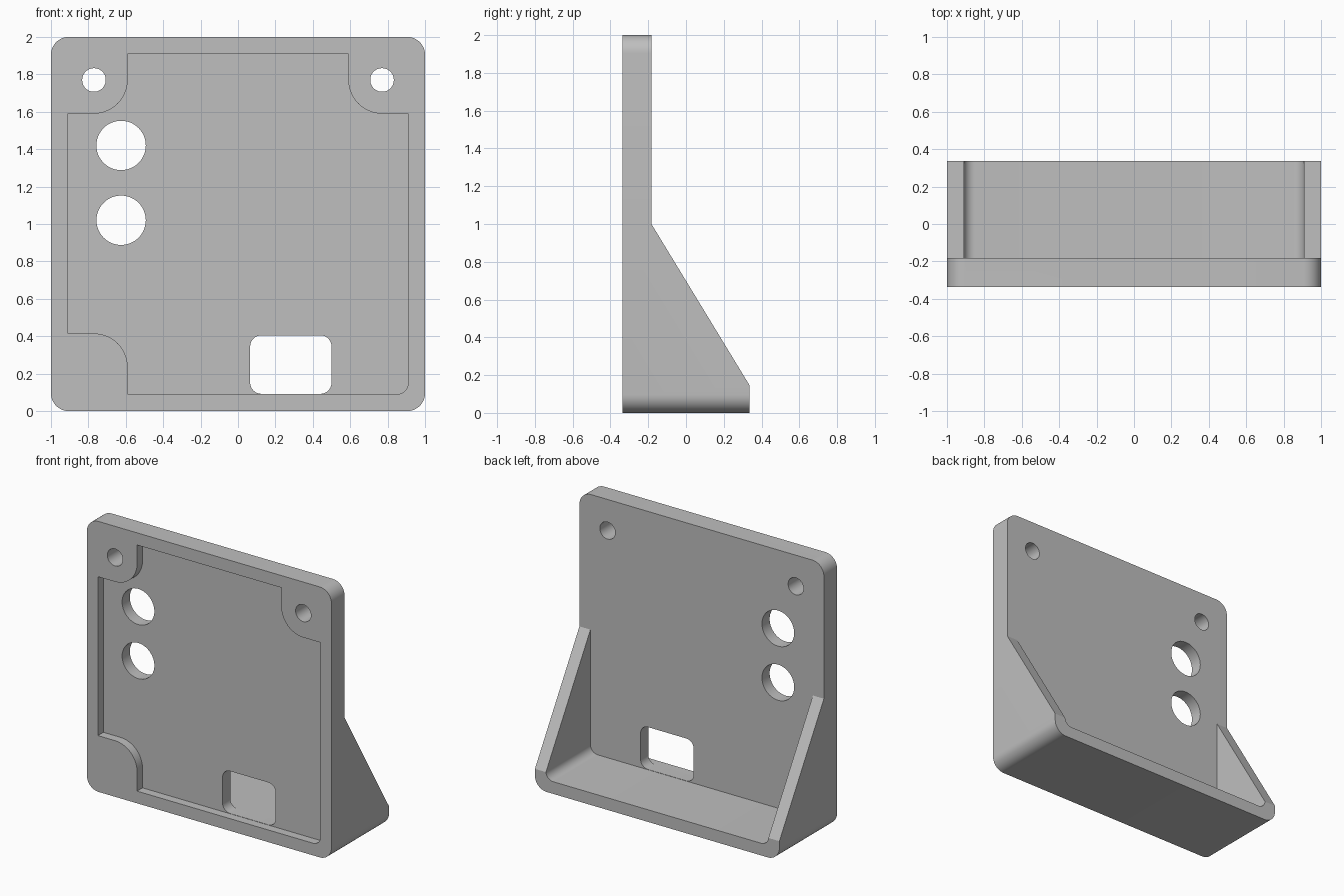
import bpy, bmesh, math
from mathutils import Vector

cube = bpy.data.objects.get("Cube")
if cube:
    bpy.data.objects.remove(cube, do_unlink=True)

grey = bpy.data.materials.new("plain grey")
grey.use_nodes = True
colour = (0.52, 0.52, 0.52, 1)
grey.diffuse_color = colour
grey.node_tree.nodes["Principled BSDF"].inputs["Base Color"].default_value = colour

FRONT, BACK = -0.337, 0.337      # overall depth
PLATE = -0.183                   # rear face of the upright plate
WALL, INNER = 0.09, 0.91         # wall thickness and inner half width
RECESS = PLATE - WALL            # floor of the front recess


def rounded(corners, steps=10):
    """Outline from (u, v, radius) corners, each filleted with its radius."""
    pts = []
    for i, (u, v, r) in enumerate(corners):
        p = Vector((u, v))
        if r == 0:
            pts.append(p)
            continue
        a = (Vector(corners[i - 1][:2]) - p).normalized()
        b = (Vector(corners[(i + 1) % len(corners)][:2]) - p).normalized()
        centre = p + (a + b) * r          # all filleted corners are right angles
        for k in range(steps + 1):
            t = k / steps * math.pi / 2
            pts.append(centre - b * r * math.cos(t) - a * r * math.sin(t))
    return pts


def rect(x0, x1, z0, z1, r):
    return rounded([(x0, z0, r), (x1, z0, r), (x1, z1, r), (x0, z1, r)])


def circle(x, z, r, n=48):
    return [Vector((x + r * math.cos(k * math.tau / n), z + r * math.sin(k * math.tau / n)))
            for k in range(n)]


def prism(name, outline, start, end, axis="y"):
    """Extrude an outline along y (outline in x, z) or along x (outline in y, z)."""
    def place(p, d):
        return (p.x, d, p.y) if axis == "y" else (d, p.x, p.y)
    bm = bmesh.new()
    base = [bm.verts.new(place(p, start)) for p in outline]
    far = [bm.verts.new(place(p, end)) for p in outline]
    bm.faces.new(base)
    bm.faces.new(far[::-1])
    n = len(base)
    for i in range(n):
        j = (i + 1) % n
        bm.faces.new((base[i], far[i], far[j], base[j]))
    bmesh.ops.recalc_face_normals(bm, faces=bm.faces)
    mesh = bpy.data.meshes.new(name)
    bm.to_mesh(mesh)
    bm.free()
    mesh.materials.append(grey)
    obj = bpy.data.objects.new(name, mesh)
    bpy.context.collection.objects.link(obj)
    return obj


# Solid block that the bracket is cut from
bracket = prism("mounting_bracket", rect(-1, 1, 0, 2, 0.095), FRONT, BACK)
cutters = []

# Sloping side gussets and the upright plate above them
slope = [Vector(p) for p in ((PLATE, 3), (PLATE, 1), (BACK, 0.145), (1, 0.145), (1, 3))]
cutters.append(prism("slope_cutter", slope, -2, 2, axis="x"))

# Rear pocket between the gussets, above the floor
pocket = rounded([(-INNER, WALL, 0.06), (INNER, WALL, 0.06), (INNER, 3, 0), (-INNER, 3, 0)])
cutters.append(prism("pocket_cutter", pocket, PLATE, 1))

# Front recess, leaving pads at three corners
pad, top, low, r = 0.59, 1.59, 0.415, 0.18
recess = rounded([
    (-pad, WALL, 0), (INNER, WALL, 0.06), (INNER, top, 0), (pad, top, r),
    (pad, 1.91, 0), (-pad, 1.91, 0), (-pad, top, r), (-INNER, top, 0),
    (-INNER, low, 0), (-pad, low, r)])
cutters.append(prism("recess_cutter", recess, -1, RECESS))

# Screw holes, round ports and the rectangular window
for x, z, radius in ((-0.77, 1.77, 0.063), (0.77, 1.77, 0.063),
                     (-0.625, 1.42, 0.132), (-0.625, 1.02, 0.132)):
    cutters.append(prism("hole_cutter", circle(x, z, radius), -1, 1))
cutters.append(prism("window_cutter", rect(0.065, 0.5, 0.092, 0.405, 0.06), -1, 1))

for cutter in cutters:
    cutter.hide_render = True
    mod = bracket.modifiers.new(cutter.name, "BOOLEAN")
    mod.operation = "DIFFERENCE"
    mod.solver = "EXACT"
    mod.object = cutter

# Bake the cuts and drop the cutters
bpy.context.view_layer.update()
graph = bpy.context.evaluated_depsgraph_get()
result = bpy.data.meshes.new_from_object(bracket.evaluated_get(graph))
bracket.modifiers.clear()
bracket.data = result
result.name = "mounting_bracket"
for cutter in cutters:
    bpy.data.objects.remove(cutter, do_unlink=True)
result.materials.clear()
result.materials.append(grey)
for face in result.polygons:
    face.material_index = 0

bpy.ops.object.select_all(action="DESELECT")
bracket.select_set(True)
bpy.context.view_layer.objects.active = bracket
bpy.ops.object.shade_smooth_by_angle(angle=math.radians(30))
